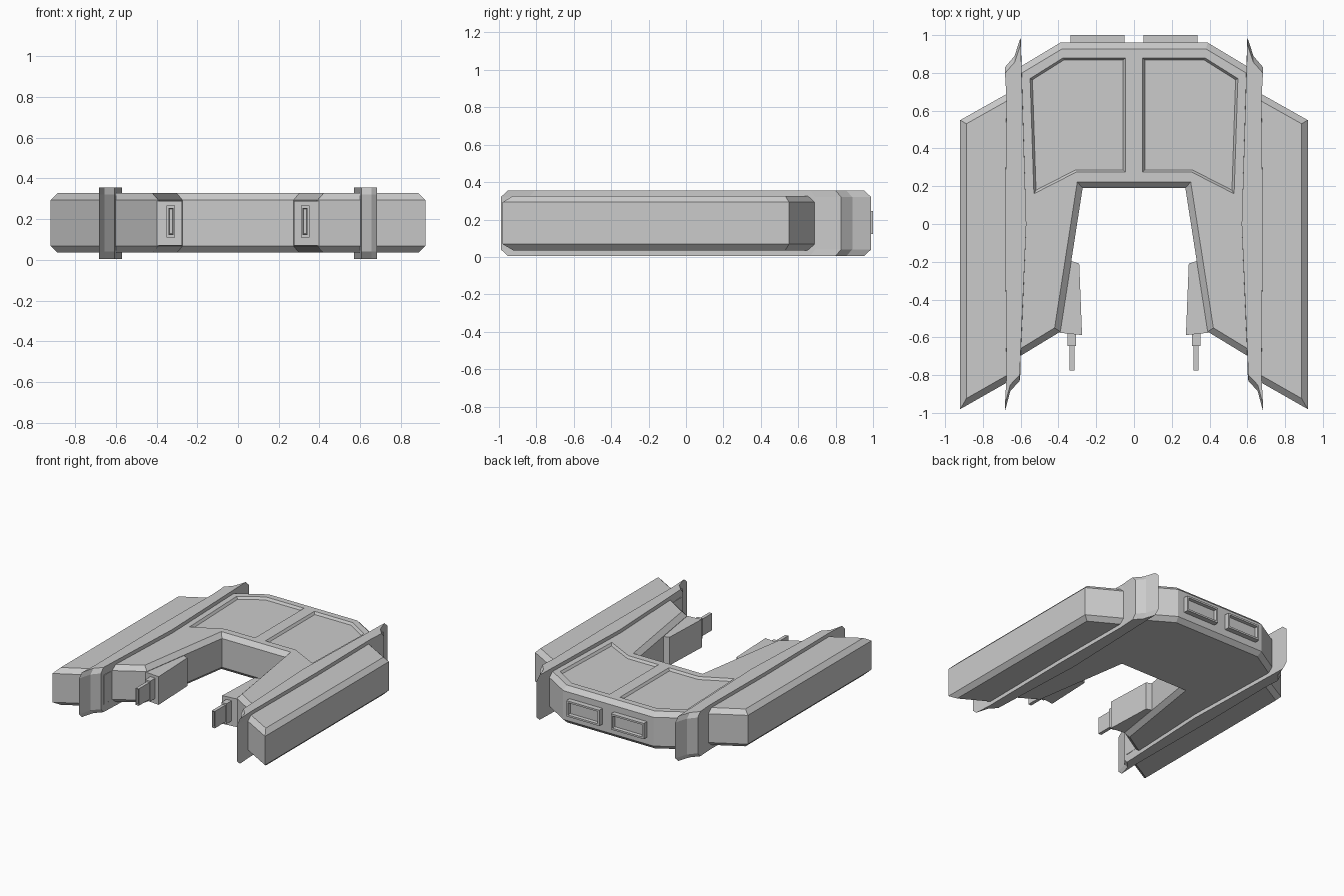
import bpy, bmesh
from mathutils import Vector

if "Cube" in bpy.data.objects:
    bpy.data.objects.remove(bpy.data.objects["Cube"])


def loft(name, rings):
    """Solid through matching closed rings of 3D points, capped at both ends."""
    bm = bmesh.new()
    vs = [[bm.verts.new(p) for p in r] for r in rings]
    n = len(vs[0])
    for a, b in zip(vs, vs[1:]):
        for i in range(n):
            j = (i + 1) % n
            bm.faces.new((a[i], a[j], b[j], b[i]))
    bm.faces.new(vs[0])
    bm.faces.new(vs[-1])
    bmesh.ops.recalc_face_normals(bm, faces=bm.faces)
    me = bpy.data.meshes.new(name)
    bm.to_mesh(me)
    bm.free()
    ob = bpy.data.objects.new(name, me)
    bpy.context.collection.objects.link(ob)
    return ob


def inset(pts, d):
    """Offset a 2D outline inwards by d with mitred corners."""
    p = [Vector(q) for q in pts]
    n = len(p)
    area = sum(p[i].cross(p[(i + 1) % n]) for i in range(n))
    s = 1 if area > 0 else -1
    out = []
    for i in range(n):
        a = (p[i] - p[i - 1]).normalized()
        b = (p[(i + 1) % n] - p[i]).normalized()
        na, nb = Vector((-a.y, a.x)) * s, Vector((-b.y, b.x)) * s
        out.append(p[i] + (na + nb) * d / (1 + na.dot(nb)))
    return out


def at(pts, z):
    return [(q[0], q[1], z) for q in pts]


def hull(name, pts):
    small = inset(pts, 0.033)
    return loft(name, [at(small, 0.035), at(pts, 0.068), at(pts, 0.293), at(small, 0.327)])


def flip(pts, s):
    return [(x * s, y) for x, y in pts]


def box(name, x0, x1, y0, y1, z0, z1):
    pts = [(x0, y0), (x1, y0), (x1, y1), (x0, y1)]
    return loft(name, [at(pts, z0), at(pts, z1)])


def recess(ob, axis, width, depth):
    """Inset the face pointing along axis and push it in."""
    axis = Vector(axis)
    bm = bmesh.new()
    bm.from_mesh(ob.data)
    f = max(bm.faces, key=lambda f: f.normal.dot(axis))
    bmesh.ops.inset_region(bm, faces=[f], thickness=width)
    bmesh.ops.inset_region(bm, faces=[f], thickness=0.004)
    bmesh.ops.translate(bm, verts=f.verts[:], vec=-axis * depth)
    bm.to_mesh(ob.data)
    bm.free()


# U-shaped centre body
half = [(0.39, 0.96), (0.64, 0.81), (0.64, -0.722), (0.39, -0.57), (0.272, 0.19)]
body = hull("centre_body", half + flip(half[::-1], -1))

PANEL = [(0.55, 0.77), (0.375, 0.88), (0.045, 0.88), (0.045, 0.275), (0.305, 0.275), (0.53, 0.16)]
POD = [(0.92, 0.55), (0.60, 0.73), (0.60, -0.798), (0.92, -0.98)]
FIN = [(0.60, 0.99), (0.632, 0.89), (0.683, 0.83), (0.675, 0.69), (0.682, 0.0), (0.675, -0.84),
       (0.683, -0.99), (0.655, -0.885), (0.605, -0.83), (0.60, -0.70), (0.57, 0.0), (0.595, 0.83)]

for s, side in ((-1, "left"), (1, "right")):
    # sunken top panel
    p = flip(PANEL, s)
    cutter = loft("panel_cutter", [at(inset(p, 0.012), 0.309), at(p, 0.327), at(p, 0.4)])
    cutter.hide_render = True
    mod = body.modifiers.new("panel", 'BOOLEAN')
    mod.operation, mod.solver, mod.object = 'DIFFERENCE', 'EXACT', cutter
    bpy.context.view_layer.objects.active = body
    bpy.ops.object.modifier_apply(modifier=mod.name)
    bpy.data.objects.remove(cutter)

    # side pod
    hull(side + "_side_pod", flip(POD, s))

    # long hooked fin with clipped ends
    f = flip(FIN, s)
    short = [(x, y * 0.962) for x, y in f]
    loft(side + "_fin", [at(short, 0.005), at(f, 0.04), at(f, 0.32), at(short, 0.355)])

    # rear exhaust frame
    ex = box(side + "_exhaust", *sorted((s * 0.05, s * 0.335)), 0.94, 1.0, 0.122, 0.245)
    recess(ex, (0, 1, 0), 0.02, 0.025)

    # gun housing on the inner leg wall, stepped flat barrel
    g = flip([(0.40, -0.575), (0.275, -0.588), (0.29, -0.21), (0.335, -0.195)], s)
    loft(side + "_gun_housing", [at(g, 0.07), at(g, 0.29)])
    box(side + "_barrel_base", *sorted((s * 0.308, s * 0.352)), -0.645, -0.57, 0.11, 0.268)
    b = box(side + "_barrel", *sorted((s * 0.316, s * 0.342)), -0.775, -0.63, 0.123, 0.255)
    recess(b, (0, -1, 0), 0.004, 0.03)
